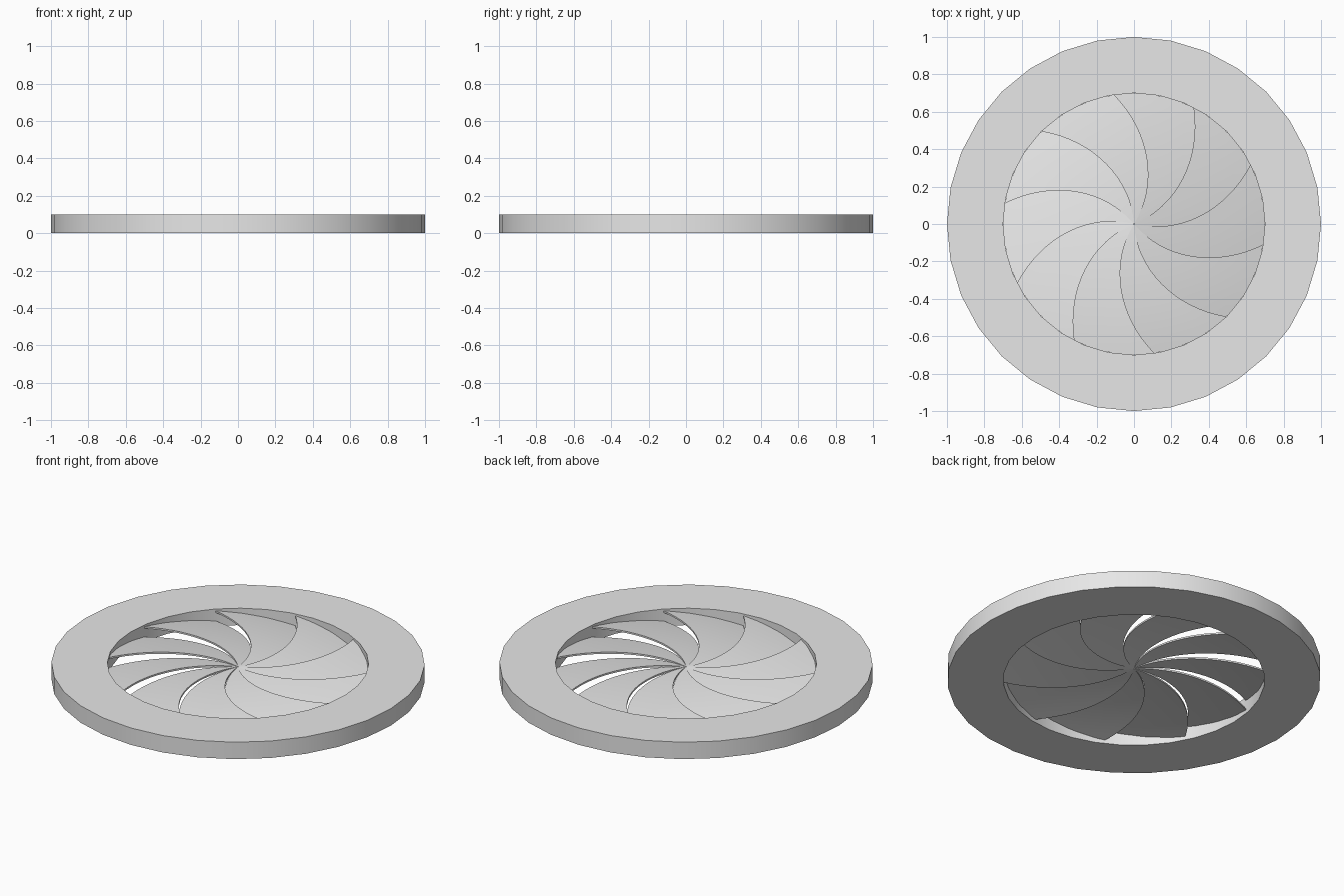
import bpy, bmesh, math
from mathutils import Matrix

cube = bpy.data.objects.get("Cube")
if cube:
    bpy.data.objects.remove(cube, do_unlink=True)

OUTER, INNER, HEIGHT = 1.0, 0.7, 0.1
BLADES = 10
STEP = 2 * math.pi / BLADES
TIP = math.radians(99)          # angle of the first blade's raised tip
SWEEP = math.radians(58)        # spiral sweep per unit of radius
THICK = 0.01

grey = bpy.data.materials.new("light_grey")
grey.use_nodes = True
grey.diffuse_color = (0.8, 0.8, 0.8, 1)
grey.node_tree.nodes["Principled BSDF"].inputs["Base Color"].default_value = (0.8, 0.8, 0.8, 1)


def make_object(name, bm):
    bmesh.ops.recalc_face_normals(bm, faces=bm.faces)
    mesh = bpy.data.meshes.new(name)
    bm.to_mesh(mesh)
    bm.free()
    mesh.materials.append(grey)
    obj = bpy.data.objects.new(name, mesh)
    bpy.context.collection.objects.link(obj)
    bpy.ops.object.select_all(action='DESELECT')
    obj.select_set(True)
    bpy.context.view_layer.objects.active = obj
    bpy.ops.object.shade_smooth_by_angle(angle=math.radians(30))
    return obj


# Flat outer ring: a rectangular section swept round 32 sides
bm = bmesh.new()
section = [(INNER, 0), (OUTER, 0), (OUTER, HEIGHT), (INNER, HEIGHT)]
verts = [bm.verts.new((r, 0, z)) for r, z in section]
edges = [bm.edges.new((verts[i], verts[(i + 1) % 4])) for i in range(4)]
bmesh.ops.spin(bm, geom=verts + edges, cent=(0, 0, 0), axis=(0, 0, 1),
               angle=2 * math.pi, steps=32, use_merge=False)
bmesh.ops.remove_doubles(bm, verts=bm.verts, dist=1e-4)
make_object("outer_ring", bm)


# Curved blade: spiral grid, one edge raised and the other dropped
def blade_point(i, j, rows, cols):
    r = 0.004 + (INNER - 0.005) * i / rows
    t = j / cols                                  # 0 = low edge, 1 = raised edge
    a = TIP - SWEEP * (INNER - r) - STEP * (1 - t)
    z = 0.08 + (r / INNER) * (0.01 - 0.06 * (1 - t))
    return r * math.cos(a), r * math.sin(a), z


def make_blade(index):
    rows, cols = 16, 6
    bm = bmesh.new()
    grid = [[bm.verts.new(blade_point(i, j, rows, cols)) for j in range(cols + 1)]
            for i in range(rows + 1)]
    for i in range(rows):
        for j in range(cols):
            bm.faces.new((grid[i][j], grid[i + 1][j], grid[i + 1][j + 1], grid[i][j + 1]))
    # Give the sheet a straight-down thickness
    top = list(bm.faces)
    low = bmesh.ops.duplicate(bm, geom=list(bm.verts) + list(bm.edges) + top)
    low_verts = [g for g in low["geom"] if isinstance(g, bmesh.types.BMVert)]
    bmesh.ops.translate(bm, verts=low_verts, vec=(0, 0, -THICK))
    rims = [e for e in bm.edges if e.is_boundary]
    bmesh.ops.bridge_loops(bm, edges=rims)
    bmesh.ops.rotate(bm, verts=bm.verts, cent=(0, 0, 0),
                     matrix=Matrix.Rotation(STEP * index, 3, 'Z'))
    make_object(f"blade_{index + 1}", bm)


for k in range(BLADES):
    make_blade(k)
